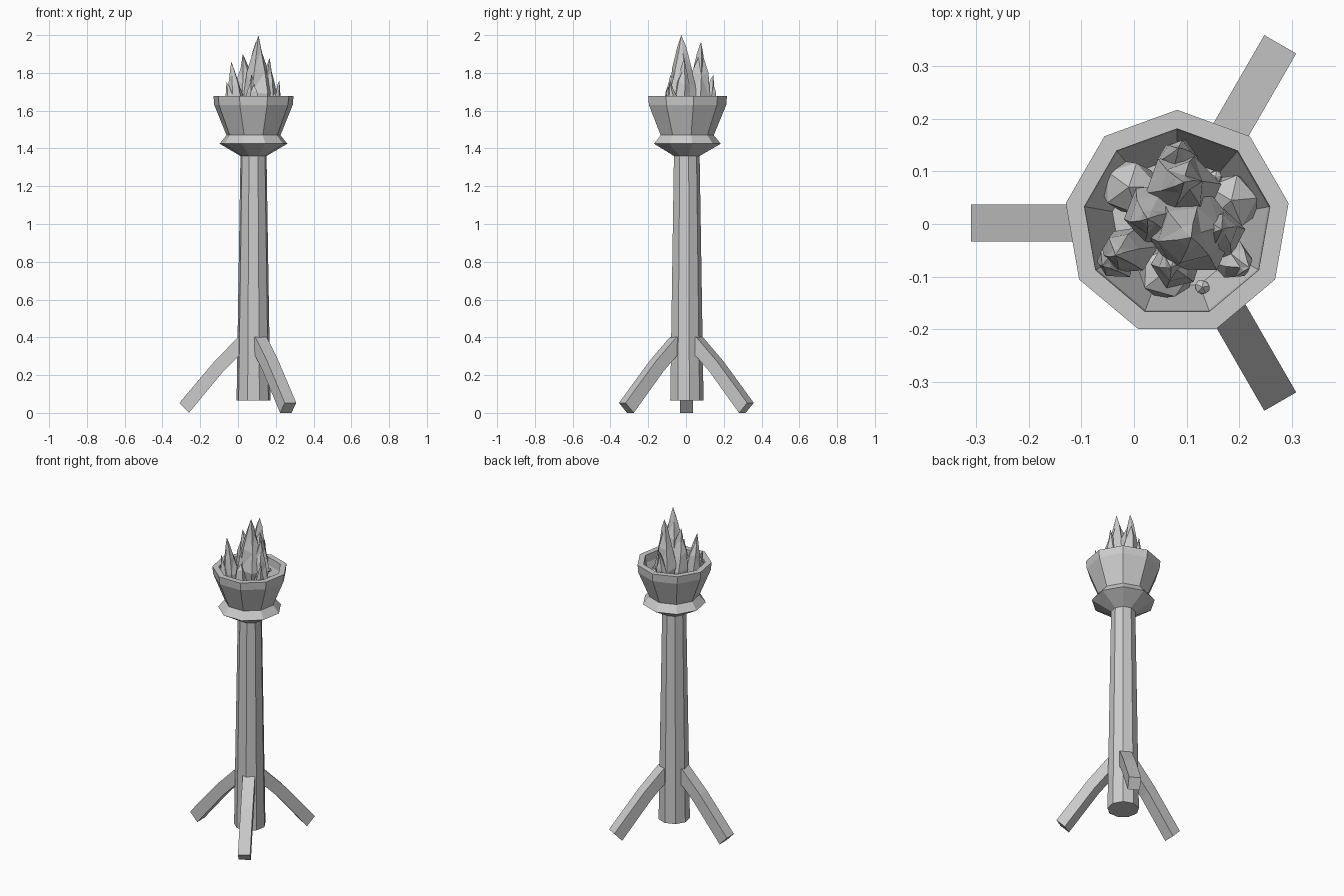
import bpy, bmesh, math, random
from mathutils import Vector, Matrix

if "Cube" in bpy.data.objects:
    bpy.data.objects.remove(bpy.data.objects["Cube"])

random.seed(4)
CX, CY, SIDES = 0.082, 0.002, 9


def finish(name, bm):
    bmesh.ops.recalc_face_normals(bm, faces=bm.faces)
    me = bpy.data.meshes.new(name)
    bm.to_mesh(me)
    bm.free()
    ob = bpy.data.objects.new(name, me)
    bpy.context.collection.objects.link(ob)
    return ob


def skin(bm, rings):
    """Join matching rings of points with quads and cap both ends."""
    vr = [[bm.verts.new(p) for p in ring] for ring in rings]
    n = len(vr[0])
    for a, b in zip(vr, vr[1:]):
        for i in range(n):
            j = (i + 1) % n
            bm.faces.new((a[i], a[j], b[j], b[i]))
    bm.faces.new(vr[0])
    bm.faces.new(vr[-1])


def lathe(name, profile):
    rings = []
    for r, z in profile:
        angles = [math.pi / 2 + math.tau * i / SIDES for i in range(SIDES)]
        rings.append([(CX + r * math.cos(a), CY + r * math.sin(a), z) for a in angles])
    bm = bmesh.new()
    skin(bm, rings)
    return finish(name, bm)


# Tapered nine-sided pole
lathe("pole", [(0.091, 0.065), (0.070, 1.37)])

# Flared collar and hollow bowl
lathe("bowl", [(0.070, 1.36), (0.182, 1.425), (0.145, 1.47), (0.211, 1.63),
               (0.215, 1.677), (0.179, 1.677), (0.176, 1.63), (0.125, 1.49)])

# Three bent legs: (radius, height) pairs for upper and lower edge
upper = [(0.065, 0.405), (0.082, 0.40), (0.206, 0.274), (0.392, 0.053)]
lower = [(0.065, 0.305), (0.082, 0.298), (0.160, 0.22), (0.342, 0.0)]
for name, deg in (("left_leg", 180), ("back_leg", 60), ("front_leg", -60)):
    bm = bmesh.new()
    w = 0.035
    skin(bm, [[(u[0], -w, u[1]), (u[0], w, u[1]), (l[0], w, l[1]), (l[0], -w, l[1])]
              for u, l in zip(upper, lower)])
    bm.transform(Matrix.Translation((CX, CY, 0)) @ Matrix.Rotation(math.radians(deg), 4, 'Z'))
    finish(name, bm)


# Faceted flame tongues with jittered rings rising to a point
def flame(name, base, r, tip, sides=6):
    b, t = Vector((*base, 1.52)), Vector(tip)
    bm = bmesh.new()
    rings = []
    for f, k in ((0, 0.65), (0.33, 1.0), (0.62, 0.66), (0.84, 0.26), (1, 0.01)):
        c = b.lerp(t, f)
        ring = []
        for i in range(sides):
            a = math.tau * (i + 0.35 * f) / sides
            q = k * r * random.uniform(0.85, 1.12)
            dz = random.uniform(-0.02, 0.02) if 0 < f < 0.9 else 0
            ring.append(c + Vector((q * math.cos(a), q * math.sin(a), dz)))
        rings.append(ring)
    skin(bm, rings)
    bmesh.ops.remove_doubles(bm, verts=bm.verts, dist=0.004)
    bmesh.ops.triangulate(bm, faces=bm.faces)
    finish(name, bm)


tongues = [
    ((0.10, -0.01), 0.085, (0.108, -0.025, 2.0)),
    ((0.085, 0.06), 0.070, (0.095, 0.08, 1.965)),
    ((0.00, -0.045), 0.052, (-0.035, -0.06, 1.86)),
    ((0.05, 0.02), 0.060, (0.026, 0.01, 1.90)),
    ((0.145, -0.02), 0.055, (0.168, -0.01, 1.88)),
    ((0.17, -0.06), 0.040, (0.22, -0.083, 1.76)),
    ((0.08, 0.11), 0.040, (0.085, 0.145, 1.79)),
    ((0.09, -0.065), 0.050, (0.07, -0.082, 1.79)),
    ((-0.02, -0.06), 0.038, (-0.06, -0.08, 1.75)),
]
for i, (base, r, tip) in enumerate(tongues):
    flame(f"flame_tongue_{i + 1}", base, r, tip)

# Coals and small embers lying in the bowl
coals = [(-0.01, 0.07, 1.57, 0.060), (0.06, -0.09, 1.56, 0.056), (0.185, 0.045, 1.57, 0.058),
         (0.155, 0.09, 1.65, 0.014), (0.13, -0.12, 1.60, 0.016)]
for i, (x, y, z, r) in enumerate(coals):
    bm = bmesh.new()
    bmesh.ops.create_icosphere(bm, subdivisions=1, radius=r)
    for v in bm.verts:
        v.co *= random.uniform(0.88, 1.1)
    bm.transform(Matrix.Translation((x, y, z)) @ Matrix.Rotation(i * 1.3, 4, 'Z'))
    finish(f"coal_{i + 1}", bm)
